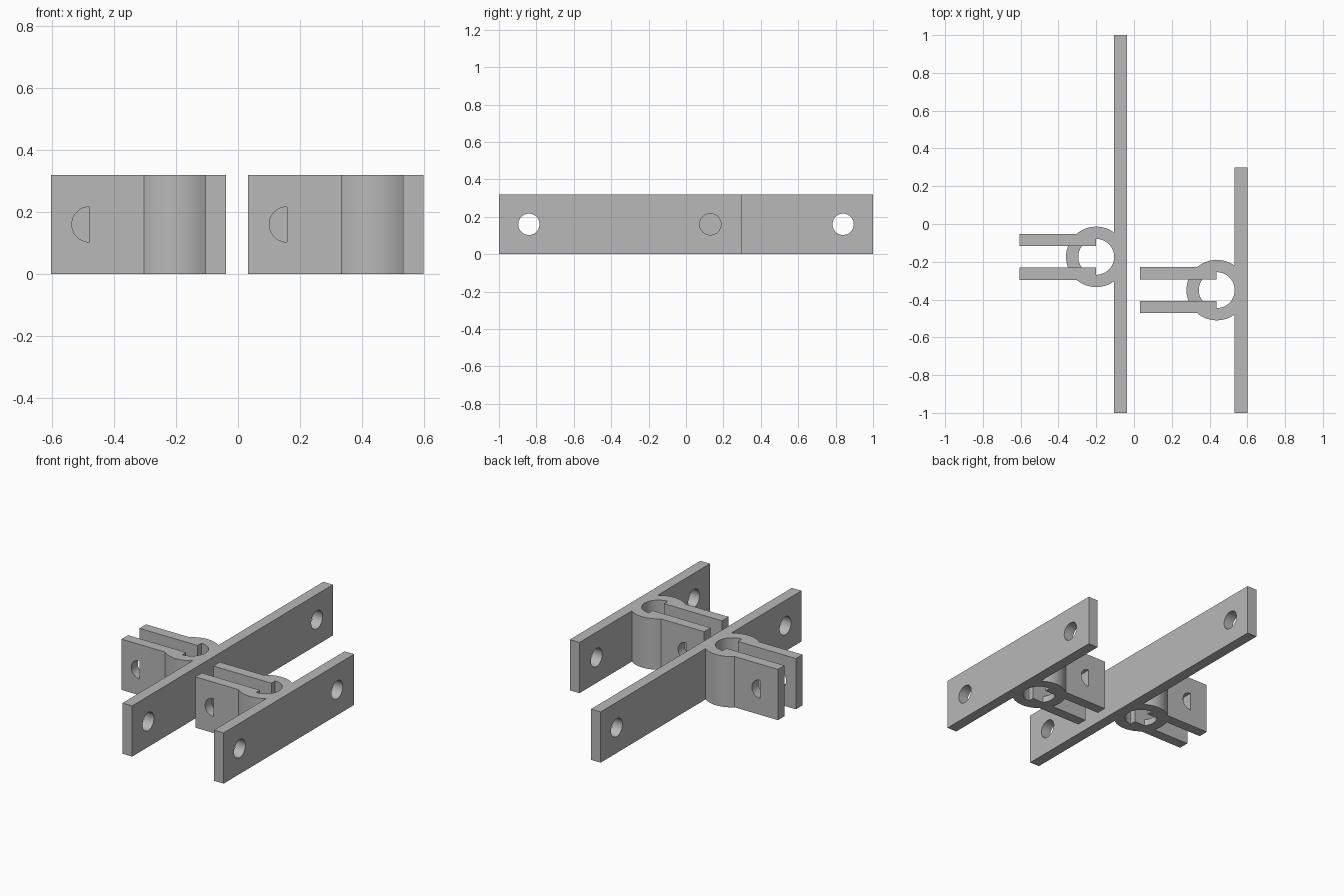
import bpy, bmesh
from math import sin, cos, asin, acos, pi, radians
from mathutils import Matrix, Vector

old = bpy.data.objects.get("Cube")
if old:
    bpy.data.objects.remove(old)

HEIGHT = 0.32
OUTER, INNER = 0.16, 0.095            # clamp ring radii
PLATE_IN, PLATE_OUT = 0.095, 0.162    # plate faces, from the ring centre
SLOT, ARM = 0.057, 0.122              # half slot width, outer side of an arm
ARM_END = -0.405
LIP = 0.04
HOLE = 0.057

grey = bpy.data.materials.new("plain grey")
grey.use_nodes = True
colour = (0.48, 0.48, 0.48, 1)
grey.diffuse_color = colour
grey.node_tree.nodes["Principled BSDF"].inputs["Base Color"].default_value = colour


def arc(r, a, b, n):
    return [(r * cos(a + (b - a) * i / n), r * sin(a + (b - a) * i / n)) for i in range(n + 1)]


def add_prism(bm, outline, depth, matrix):
    """Extrude a flat outline along its local z and place it."""
    verts = [bm.verts.new((x, y, 0)) for x, y in outline]
    face = bm.faces.new(verts)
    made = bmesh.ops.extrude_face_region(bm, geom=[face])
    top = [v for v in made["geom"] if isinstance(v, bmesh.types.BMVert)]
    bmesh.ops.translate(bm, verts=top, vec=(0, 0, depth))
    bmesh.ops.transform(bm, matrix=matrix, verts=verts + top)


def make_object(name, bm, place):
    bmesh.ops.recalc_face_normals(bm, faces=bm.faces)
    mesh = bpy.data.meshes.new(name)
    bm.to_mesh(mesh)
    bm.free()
    mesh.materials.append(grey)
    obj = bpy.data.objects.new(name, mesh)
    obj.location = place
    bpy.context.collection.objects.link(obj)
    return obj


def make_bracket(name, place, y_low, y_high, hole_ys):
    low, high = y_low - place.y, y_high - place.y

    # Plate, ring and both clamp arms as one outline
    a, b = acos(PLATE_IN / OUTER), pi - asin(ARM / OUTER)
    outline = [(PLATE_OUT, low), (PLATE_OUT, high), (PLATE_IN, high)]
    outline += arc(OUTER, a, b, 16)
    outline += [(ARM_END, ARM), (ARM_END, SLOT), (0, SLOT)]
    outline += arc(INNER, pi / 2, -pi / 2, 32)
    outline += [(0, -SLOT), (ARM_END, -SLOT), (ARM_END, -ARM)]
    outline += arc(OUTER, -b, -a, 16)
    outline += [(PLATE_IN, low)]
    bm = bmesh.new()
    add_prism(bm, outline, HEIGHT, Matrix())
    body = make_object(name, bm, place)

    # Low lip that closes the ring across the slot
    a, b = asin(SLOT / OUTER), asin(SLOT / INNER)
    bm = bmesh.new()
    add_prism(bm, arc(OUTER, pi - a, pi + a, 10) + arc(INNER, pi + b, pi - b, 12), LIP, Matrix())
    lip = make_object(name + "_ring_lip", bm, place)

    # Cutters: round screw holes in the plate, opposite half holes in the arms
    bm = bmesh.new()
    circle = arc(HOLE, 0, 2 * pi, 40)[:-1]
    for y in hole_ys:
        spot = Matrix.Translation((PLATE_IN - 0.02, y - place.y, HEIGHT / 2))
        add_prism(bm, circle, 0.11, spot @ Matrix.Rotation(radians(90), 4, "Y"))
    for side in (-1, 1):
        half = arc(HOLE, side * pi / 2, side * pi / 2 + pi, 20)
        if side < 0:      # front arm opens toward the arm ends
            half = [(-x, y) for x, y in half]
        else:             # back arm opens toward the ring
            half = [(-x, y) for x, y in half]
        mid = side * (SLOT + ARM) / 2
        spot = Matrix.Translation((-0.28, mid + 0.05, HEIGHT / 2))
        add_prism(bm, half, 0.1, spot @ Matrix.Rotation(radians(90), 4, "X"))
    cutter = make_object(name + "_cutter", bm, place)
    cutter.hide_render = True

    cut = body.modifiers.new("holes", "BOOLEAN")
    cut.operation, cut.solver, cut.object = "DIFFERENCE", "EXACT", cutter
    bpy.ops.object.select_all(action="DESELECT")
    body.select_set(True)
    bpy.context.view_layer.objects.active = body
    bpy.ops.object.modifier_apply(modifier=cut.name)
    bpy.data.objects.remove(cutter)
    lip.select_set(True)
    bpy.ops.object.shade_smooth_by_angle(angle=radians(30))


make_bracket("long_bracket", Vector((-0.2, -0.174, 0)), -1, 1, (-0.84, 0.84))
make_bracket("short_bracket", Vector((0.438, -0.35, 0)), -1, 0.3, (-0.84, 0.13))
